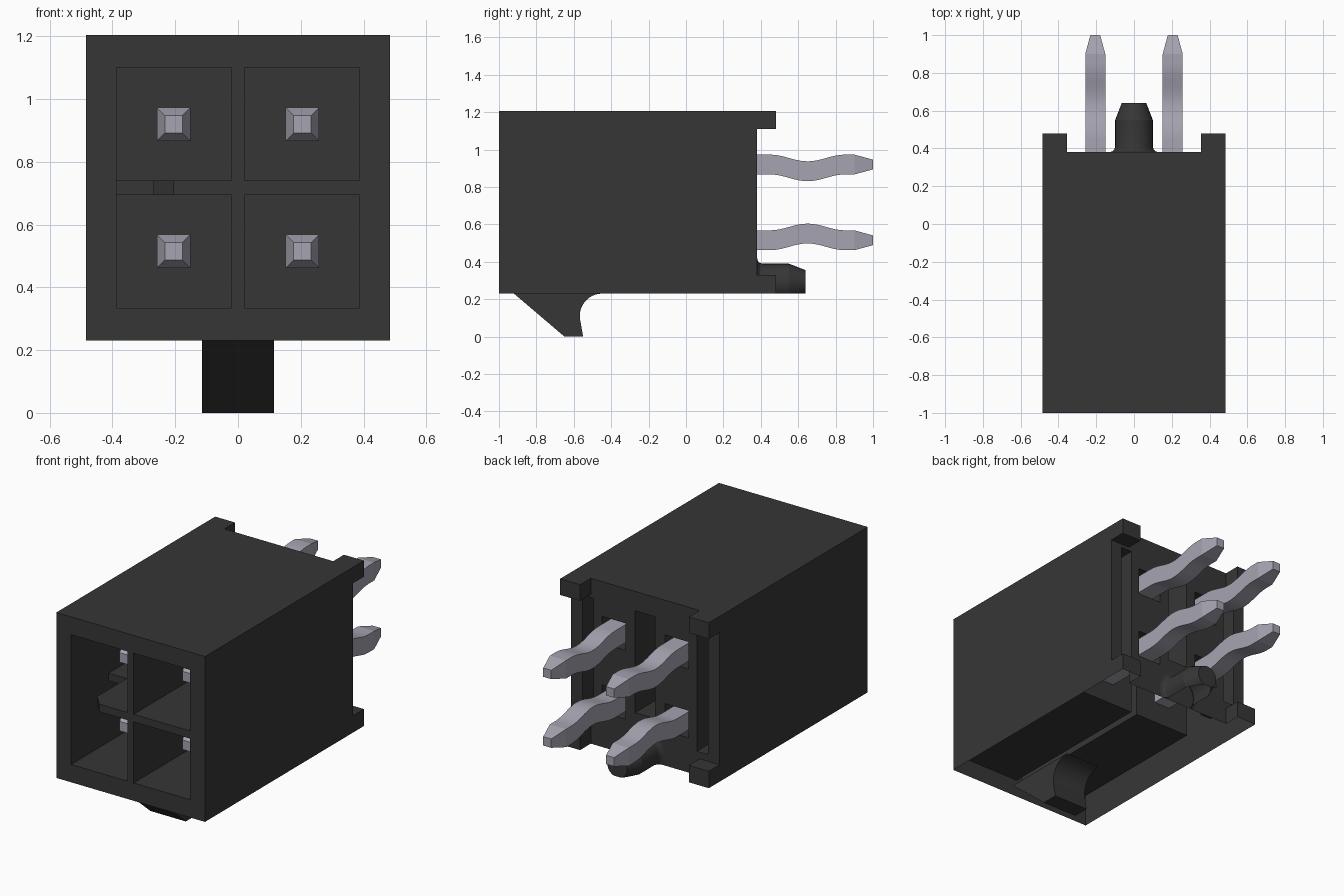
import bpy, bmesh, math
from mathutils import Matrix, Vector

if "Cube" in bpy.data.objects:
    bpy.data.objects.remove(bpy.data.objects["Cube"], do_unlink=True)


def material(name, rgb):
    m = bpy.data.materials.new(name)
    m.use_nodes = True
    m.diffuse_color = (*rgb, 1)
    m.node_tree.nodes["Principled BSDF"].inputs["Base Color"].default_value = (*rgb, 1)
    return m


BLACK = material("black plastic", (0.037, 0.037, 0.037))
METAL = material("tinned metal", (0.38, 0.37, 0.44))


def finish(name, bm, mat):
    me = bpy.data.meshes.new(name)
    bm.to_mesh(me)
    bm.free()
    me.materials.append(mat)
    ob = bpy.data.objects.new(name, me)
    bpy.context.collection.objects.link(ob)
    return ob


def smooth(ob, degrees):
    bpy.ops.object.select_all(action='DESELECT')
    ob.select_set(True)
    bpy.context.view_layer.objects.active = ob
    bpy.ops.object.shade_smooth_by_angle(angle=math.radians(degrees))


def add_box(bm, x, y, z):
    spans = (x, y, z)
    mid = Vector([(a + b) / 2 for a, b in spans])
    size = Vector([b - a for a, b in spans])
    bmesh.ops.create_cube(bm, size=1, matrix=Matrix.LocRotScale(mid, None, size))


def add_prism(bm, ring_a, ring_b):
    a = [bm.verts.new(p) for p in ring_a]
    b = [bm.verts.new(p) for p in ring_b]
    n = len(a)
    for i in range(n):
        bm.faces.new((a[i], a[(i + 1) % n], b[(i + 1) % n], b[i]))
    bm.faces.new(a)
    bm.faces.new(b)
    bmesh.ops.recalc_face_normals(bm, faces=bm.faces[:])


def boolean(ob, bm, operation):
    tool = finish("cutter", bm, BLACK)
    tool.hide_render = True
    mod = ob.modifiers.new("bool", 'BOOLEAN')
    mod.object, mod.operation, mod.solver = tool, operation, 'EXACT'
    bpy.context.view_layer.update()
    deps = bpy.context.evaluated_depsgraph_get()
    me = bpy.data.meshes.new_from_object(ob.evaluated_get(deps))
    ob.modifiers.clear()
    ob.data = me
    bpy.data.objects.remove(tool, do_unlink=True)


def open_underside(bm):
    # the moulding is an open shell below
    low = [f for f in bm.faces if abs(f.normal.z) > 0.9 and f.calc_center_median().z < BASE + 0.002]
    bmesh.ops.delete(bm, geom=low, context='FACES')


W, BASE, TOP, BACK = 0.485, 0.23, 1.205, 0.38
PIN_X, PIN_Z = 0.205, (0.515, 0.92)

# housing block
bm = bmesh.new()
add_box(bm, (-W, W), (-1, BACK), (BASE, TOP))
housing = finish("housing", bm, BLACK)

# four corner standoffs at the back
bm = bmesh.new()
for x in ((-W, -0.355), (0.355, W)):
    for z in ((BASE, 0.33), (1.11, TOP)):
        add_box(bm, x, (0.3, 0.48), z)
boolean(housing, bm, 'UNION')

# contact cells, pin sockets, side slots and centre recess
bm = bmesh.new()
for s in (-1, 1):
    for z in ((0.335, 0.695), (0.74, 1.10)):
        add_box(bm, sorted((s * 0.02, s * 0.388)), (-1.1, 0), z)
    for z in PIN_Z:
        add_box(bm, (s * PIN_X - 0.077, s * PIN_X + 0.077), (0.3, 0.6), (z - 0.08, z + 0.08))
    add_box(bm, sorted((s * 0.337, s * 0.41)), (0.18, 0.42), (0.37, 1.09))
add_box(bm, (-0.065, 0.065), (0.18, 0.6), (0.49, 1.09))
boolean(housing, bm, 'DIFFERENCE')

# keying notch in the divider between the right-hand cells
bm = bmesh.new()
notch = [(-0.388, -1.05), (-0.205, -1.05), (-0.205, -1), (-0.27, -0.925), (-0.27, -0.65), (-0.388, -0.65)]
add_prism(bm, [(x, y, 0.68) for x, y in notch], [(x, y, 0.755) for x, y in notch])
boolean(housing, bm, 'DIFFERENCE')

bm = bmesh.new()
bm.from_mesh(housing.data)
bm.normal_update()
open_underside(bm)
bm.to_mesh(housing.data)
bm.free()

# latch hook with a concave rear
outline = [(-0.92, BASE), (-0.65, 0), (-0.55, 0)]
for i in range(13):
    a = math.radians(195 - 105 * i / 12)
    outline.append((-0.448 + 0.12 * math.cos(a), 0.11 + 0.12 * math.sin(a)))
bm = bmesh.new()
add_prism(bm, [(-0.115, y, z) for y, z in outline], [(0.115, y, z) for y, z in outline])
top = [f for f in bm.faces if all(v.co.z > BASE - 0.0005 for v in f.verts)]
bmesh.ops.delete(bm, geom=top, context='FACES')
smooth(finish("latch_hook", bm, BLACK), 20)

# locating peg, filleted at its root and cut flat underneath
bm = bmesh.new()
profile = [(0.13, BACK), (0.115, 0.384), (0.104, 0.395), (0.1, 0.41), (0.1, 0.55), (0.065, 0.64), (0, 0.64)]
AXIS = Vector((0, 0, 0.29))
verts = [bm.verts.new((r, y, AXIS.z)) for r, y in profile]
edges = [bm.edges.new(pair) for pair in zip(verts, verts[1:])]
bmesh.ops.spin(bm, geom=verts + edges, cent=AXIS, axis=(0, 1, 0), angle=math.tau, steps=32)
bmesh.ops.remove_doubles(bm, verts=bm.verts[:], dist=0.0001)
bmesh.ops.recalc_face_normals(bm, faces=bm.faces[:])
bmesh.ops.bisect_plane(bm, geom=bm.verts[:] + bm.edges[:] + bm.faces[:], dist=0.00001,
                       plane_co=(0, 0, BASE), plane_no=(0, 0, -1), clear_outer=True)
smooth(finish("locating_peg", bm, BLACK), 20)


# square contact pins with a kink behind the housing
def pin(name, x, z, bend):
    sections = [(-0.77, 0.028, 0), (-0.71, 0.053, 0)]
    for i in range(17):
        t = i / 16
        sections.append((0.45 + 0.4 * t, 0.053, bend * (1 - math.cos(math.tau * t)) / 2))
    sections += [(0.9, 0.053, 0), (1, 0.026, 0)]
    bm = bmesh.new()
    rings = []
    for y, h, dz in sections:
        rings.append([bm.verts.new((x + i * h, y, z + dz + k * h))
                      for i, k in ((-1, -1), (1, -1), (1, 1), (-1, 1))])
    for a, b in zip(rings, rings[1:]):
        for i in range(4):
            j = (i + 1) % 4
            bm.faces.new((a[i], a[j], b[j], b[i]))
    bm.faces.new(rings[0])
    bm.faces.new(rings[-1])
    bmesh.ops.recalc_face_normals(bm, faces=bm.faces[:])
    smooth(finish(name, bm, METAL), 12)


for side, x in (("right", -PIN_X), ("left", PIN_X)):
    pin(f"lower_{side}_pin", x, PIN_Z[0], 0.036)
    pin(f"upper_{side}_pin", x, PIN_Z[1], -0.036)
